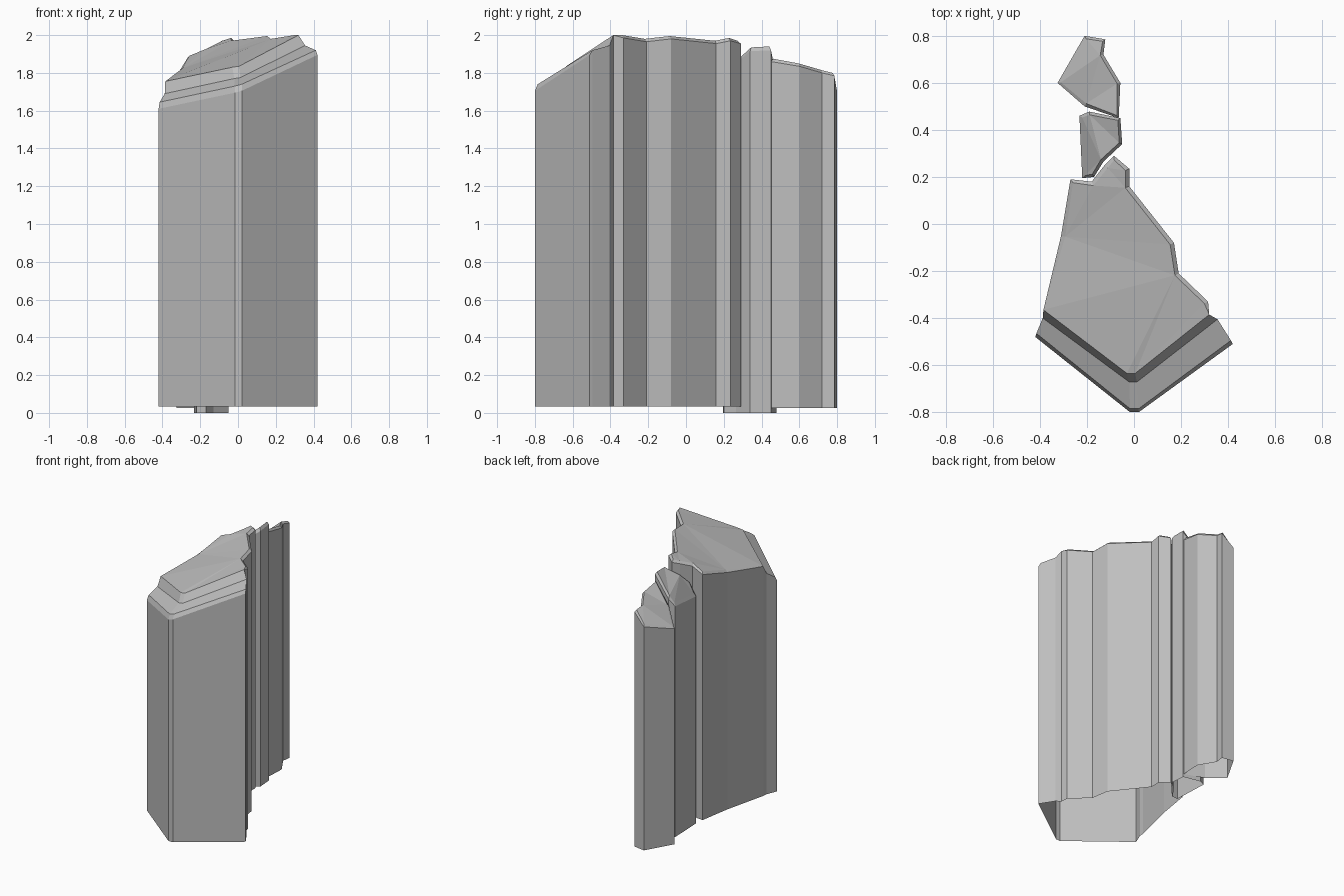
import bpy, bmesh
from mathutils import Vector

if "Cube" in bpy.data.objects:
    bpy.data.objects.remove(bpy.data.objects["Cube"])

stone = bpy.data.materials.new("stone_grey")
stone.diffuse_color = (0.52, 0.52, 0.52, 1)
stone.use_nodes = True
stone.node_tree.nodes["Principled BSDF"].inputs["Base Color"].default_value = stone.diffuse_color


def inset(rim, width, rise, fixed=()):
    """Move a counter-clockwise rim inward and up; fixed indices stay put."""
    out = []
    for i, p in enumerate(rim):
        if i in fixed:
            out.append(p)
            continue
        a, b, c = (Vector(rim[j % len(rim)][:2]) for j in (i - 1, i, i + 1))
        d = (b - a).normalized() + (c - b).normalized()
        n = Vector((-d.y, d.x)).normalized() * width
        out.append((p[0] + n.x, p[1] + n.y, p[2] + rise))
    return out


def build(name, base_z, wall, top, bevel, bands=(), fixed=()):
    """Open-bottomed rock: vertical wall, optional front bands, chamfered cap."""
    bm = bmesh.new()
    cache = {}

    def face(pts):
        vs = []
        for p in pts:
            k = tuple(round(c, 4) for c in p)
            if k not in cache:
                cache[k] = bm.verts.new(k)
            if cache[k] not in vs:
                vs.append(cache[k])
        if len(vs) > 2:
            return bm.faces.new(vs)

    def strip(lo, hi, closed=True):
        for i in range(len(lo) if closed else len(lo) - 1):
            j = (i + 1) % len(lo)
            face((lo[i], lo[j], hi[j], hi[i]))

    strip([(x, y, base_z) for x, y, z in wall], wall)
    for lo, hi in zip(bands, bands[1:]):
        strip(lo, hi, False)
    cap = inset(top, *bevel, fixed)
    strip(top, cap)
    f = face(cap)
    bmesh.ops.triangulate(bm, faces=[f], ngon_method='BEAUTY')
    bmesh.ops.recalc_face_normals(bm, faces=bm.faces)
    me = bpy.data.meshes.new(name)
    bm.to_mesh(me)
    bm.free()
    me.materials.append(stone)
    bpy.context.collection.objects.link(bpy.data.objects.new(name, me))


# Main cliff: front ledge rows from wall edge to step top, left to right
A = [(-.42, -.48, 1.61), (-.017, -.80, 1.695), (.02, -.80, 1.705), (.42, -.51, 1.895)]
B = [(-.415, -.465, 1.645), (-.017, -.785, 1.73), (.02, -.785, 1.74), (.412, -.495, 1.92)]
C = [(-.388, -.40, 1.69), (-.02, -.672, 1.77), (.012, -.672, 1.775), (.355, -.405, 1.945)]
D = [(-.385, -.365, 1.755), (-.03, -.635, 1.83), (.005, -.635, 1.835), (.32, -.385, 2.0)]
# Weathered back edge, right side round to left side
rear = [(.315, -.33, 1.985), (.19, -.21, 1.965), (.17, -.08, 1.98), (-.02, .16, 1.955),
        (-.02, .235, 1.97), (-.085, .29, 1.955), (-.125, .25, 1.94), (-.18, .18, 1.91),
        (-.27, .19, 1.875), (-.31, -.05, 1.81)]
build("main_cliff", .035, A + [B[3], C[3], D[3]] + rear + [D[0], C[0], B[0]],
      D + rear, (.018, .015), (A, B, C, D), (0, 1, 2, 3))

# Middle rock
mid = [(-.22, .195, 1.70), (-.17, .20, 1.78), (-.13, .265, 1.85), (-.05, .34, 1.915),
       (-.058, .45, 1.92), (-.19, .478, 1.78), (-.232, .46, 1.73)]
build("middle_rock", 0, mid, mid, (.014, .02))

# Back rock
back = [(-.325, .60, 1.64), (-.21, .50, 1.74), (-.065, .45, 1.86), (-.058, .60, 1.835),
        (-.13, .72, 1.80), (-.122, .785, 1.785), (-.21, .80, 1.70)]
build("back_rock", .025, back, back, (.014, .015))
